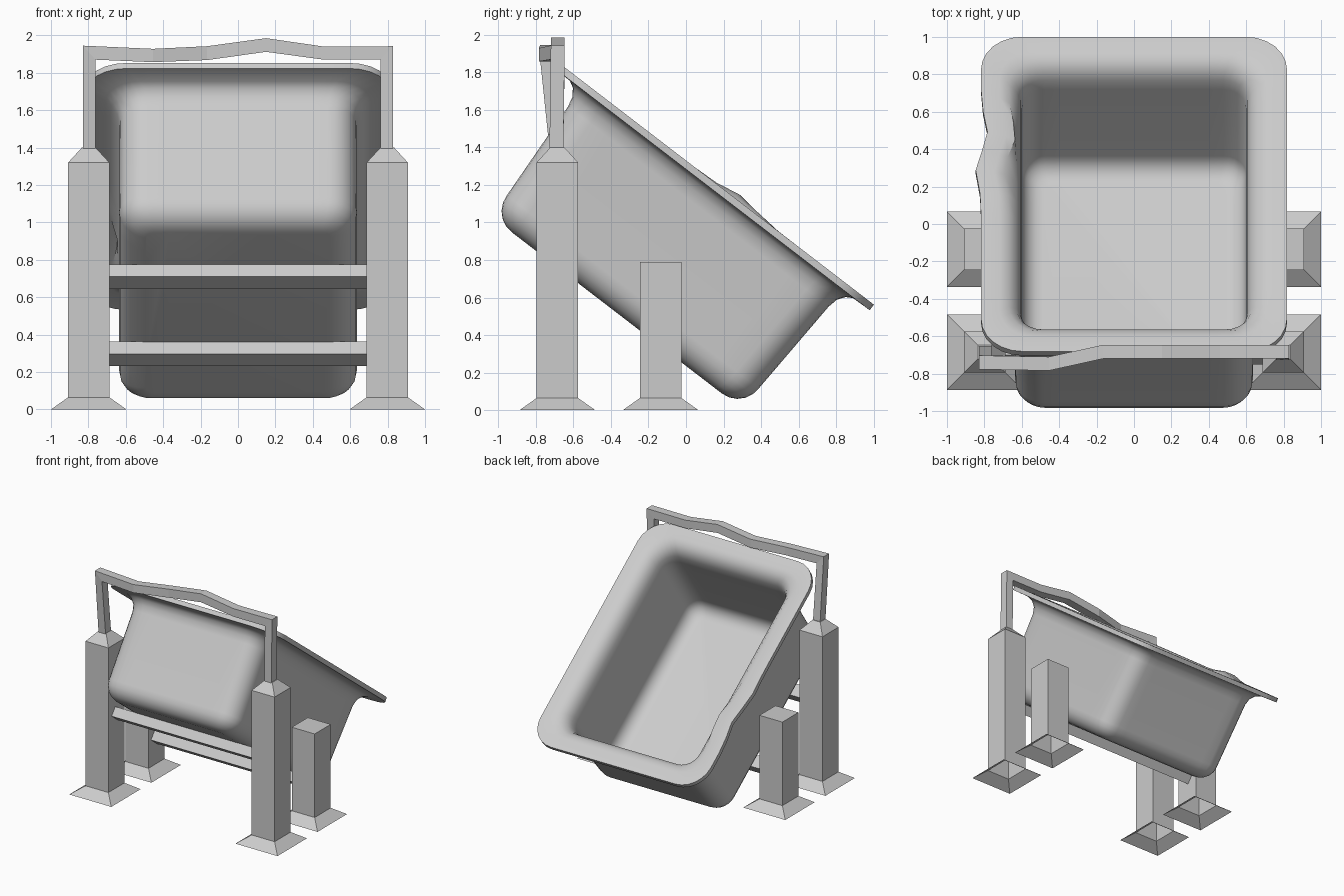
import bpy, bmesh
from math import sin, cos, pi, exp, radians
from mathutils import Matrix

if "Cube" in bpy.data.objects:
    bpy.data.objects.remove(bpy.data.objects["Cube"])

TILT = radians(37.5)
ROT = Matrix.Rotation(-TILT, 4, 'X')   # tub frame (x, along, depth) -> world


def finish(bm, name, smooth=False):
    bmesh.ops.recalc_face_normals(bm, faces=bm.faces)
    me = bpy.data.meshes.new(name)
    bm.to_mesh(me)
    bm.free()
    ob = bpy.data.objects.new(name, me)
    bpy.context.collection.objects.link(ob)
    if smooth:
        bpy.ops.object.select_all(action='DESELECT')
        ob.select_set(True)
        bpy.context.view_layer.objects.active = ob
        bpy.ops.object.shade_smooth_by_angle(angle=radians(35))
    return ob


def loft(name, rings, cap_start=True, cap_end=True, smooth=False):
    bm = bmesh.new()
    vs = [[bm.verts.new(p) for p in r] for r in rings]
    n = len(vs[0])
    for a, b in zip(vs, vs[1:]):
        for i in range(n):
            bm.faces.new((a[i], a[(i + 1) % n], b[(i + 1) % n], b[i]))
    if cap_start:
        bm.faces.new(vs[0][::-1])
    if cap_end:
        bm.faces.new(vs[-1])
    return finish(bm, name, smooth)


def rounded_rect(hx, ht, r, steps=6, sub=12):
    pts = []
    for k, (sx, st) in enumerate([(1, 1), (-1, 1), (-1, -1), (1, -1)]):
        for i in range(steps + 1):
            a = (k + i / steps) * pi / 2
            pts.append((sx * (hx - r) + r * cos(a), st * (ht - r) + r * sin(a)))
    out = []
    for i, p in enumerate(pts):
        out.append(p)
        if i % (steps + 1) == steps:       # subdivide the straight side
            q = pts[(i + 1) % len(pts)]
            for j in range(1, sub):
                f = j / sub
                out.append((p[0] + (q[0] - p[0]) * f, p[1] + (q[1] - p[1]) * f))
    return out


def tub_ring(hx, ht, r, d, center=-0.608):
    ring = []
    for x, t in rounded_rect(hx, ht, r):
        t += center
        dd = d
        # dented left edge of the rim
        if x < -0.66 and d > 0.95:
            g1, g2 = exp(-((t + 0.2) / 0.14) ** 2), exp(-((t + 0.45) / 0.12) ** 2)
            x += 0.035 * g1 - 0.03 * g2
            dd += 0.03 * g2
        ring.append(ROT @ Matrix.Translation((x, t, dd)).to_translation())
    return ring


# Tub: outer shell, flared rim, inner shell
rings = []
R = 0.14
for i in range(6):                          # outer bottom fillet
    a = i / 5 * pi / 2
    ins = R * (1 - sin(a))
    rings.append(tub_ring(0.635 - ins, 0.845 - ins, 0.15 - ins * 0.7, 0.187 + R * (1 - cos(a))))
for off, d, r in [(0, 0.90, 0.15), (0.012, 0.955, 0.155), (0.04, 0.995, 0.17),
                  (0.075, 1.015, 0.18), (0.185, 1.018, 0.22),
                  (0.185, 1.055, 0.22), (0.085, 1.055, 0.18), (0.035, 1.04, 0.16),
                  (-0.005, 1.0, 0.14), (-0.026, 0.95, 0.13), (-0.035, 0.88, 0.12)]:
    rings.append(tub_ring(0.633 + off, 0.875 + off, r, d))
for i in range(6):                          # inner floor fillet
    a = (1 - i / 5) * pi / 2
    ins = 0.11 * (1 - sin(a))
    rings.append(tub_ring(0.60 - ins, 0.813 - ins, 0.12 - ins * 0.7, 0.22 + 0.11 * (1 - cos(a))))
loft("tub", rings, smooth=True)


# Posts with flared, open feet
def post(name, x, y, profile):
    loft(name, [[(x + sx * h, y + sy * h, z) for sx, sy in
                 ((-1, -1), (1, -1), (1, 1), (-1, 1))] for h, z in profile],
         cap_start=False)


for side, s in (("left", -1), ("right", 1)):
    post(f"front_post_{side}", s * 0.798, -0.685,
         [(0.202, 0), (0.11, 0.065), (0.11, 1.32), (0.037, 1.40)])
    post(f"rear_post_{side}", s * 0.798, -0.135,
         [(0.202, 0), (0.11, 0.065), (0.11, 0.79)])

# Bent overhead handle: inner (x, z), outer (x, z), y centre
frame = [(.762, 1.39, .83, 1.39, -.69), (.762, 1.87, .83, 1.942, -.683),
         (.46, 1.87, .46, 1.94, -.683), (.15, 1.912, .15, 1.985, -.683),
         (-.165, 1.868, -.165, 1.942, -.683), (-.455, 1.857, -.455, 1.928, -.747),
         (-.762, 1.87, -.83, 1.945, -.74), (-.762, 1.39, -.83, 1.39, -.69)]
loft("overhead_handle", [[(a, y - .037, b), (c, y - .037, d), (c, y + .037, d), (a, y + .037, b)]
                         for a, b, c, d, y in frame])

# Tilted cross bars carrying the tub
for name, y, z in (("front_cross_bar", -0.683, 0.71), ("rear_cross_bar", -0.143, 0.297)):
    bm = bmesh.new()
    bmesh.ops.create_cube(bm, size=1, matrix=Matrix.Translation((0, y, z)) @ ROT
                          @ Matrix.Diagonal((1.39, 0.107, 0.082, 1)))
    finish(bm, name)
